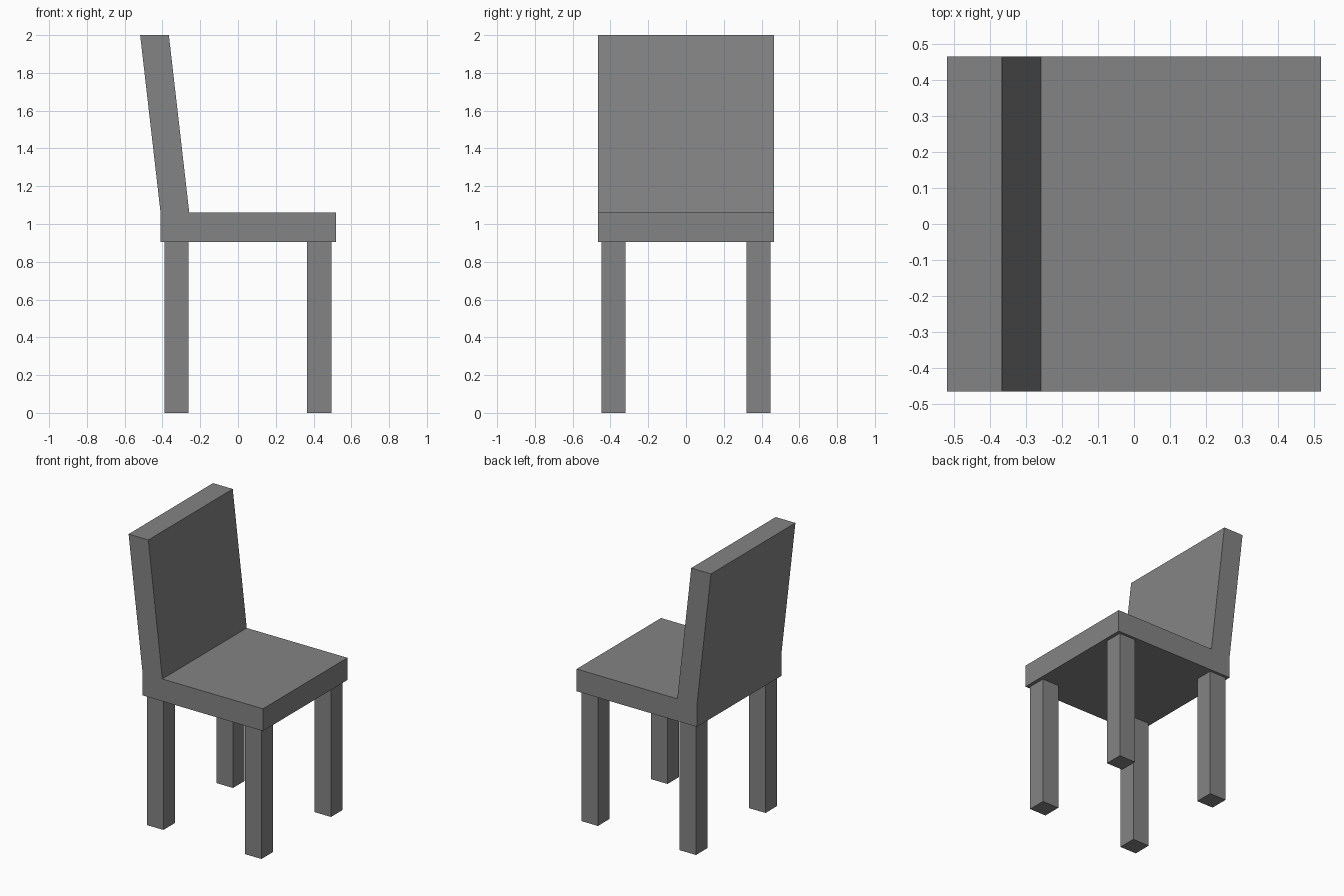
import bpy, bmesh

if "Cube" in bpy.data.objects:
    bpy.data.objects.remove(bpy.data.objects["Cube"])

grey = bpy.data.materials.new("plain grey")
grey.diffuse_color = (0.23, 0.23, 0.23, 1)
grey.use_nodes = True
grey.node_tree.nodes["Principled BSDF"].inputs["Base Color"].default_value = grey.diffuse_color


def prism(name, profile, y0, y1):
    """Extrude an XZ profile along y from y0 to y1."""
    bm = bmesh.new()
    face = bm.faces.new([bm.verts.new((x, y0, z)) for x, z in profile])
    ext = bmesh.ops.extrude_face_region(bm, geom=[face])
    verts = [v for v in ext["geom"] if isinstance(v, bmesh.types.BMVert)]
    bmesh.ops.translate(bm, verts=verts, vec=(0, y1 - y0, 0))
    bmesh.ops.recalc_face_normals(bm, faces=bm.faces)
    mesh = bpy.data.meshes.new(name)
    bm.to_mesh(mesh)
    bm.free()
    mesh.materials.append(grey)
    obj = bpy.data.objects.new(name, mesh)
    bpy.context.collection.objects.link(obj)
    return obj


HALF_Y = 0.465
SEAT_BOTTOM, SEAT_TOP = 0.905, 1.06

# Seat and leaning backrest, one continuous L-shaped slab
prism("seat_and_backrest", [
    (-0.41, SEAT_BOTTOM), (0.518, SEAT_BOTTOM), (0.518, SEAT_TOP),
    (-0.258, SEAT_TOP), (-0.366, 2.0), (-0.518, 2.0), (-0.41, SEAT_TOP),
], -HALF_Y, HALF_Y)

# Four square legs, slightly inset from the seat edges
LEG = 0.128
for x_name, x in (("rear", -0.39), ("front", 0.366)):
    for y_name, y in (("right", -0.447), ("left", 0.447 - LEG)):
        prism(f"{x_name}_{y_name}_leg", [
            (x, 0), (x + LEG, 0), (x + LEG, SEAT_BOTTOM), (x, SEAT_BOTTOM),
        ], y, y + LEG)
